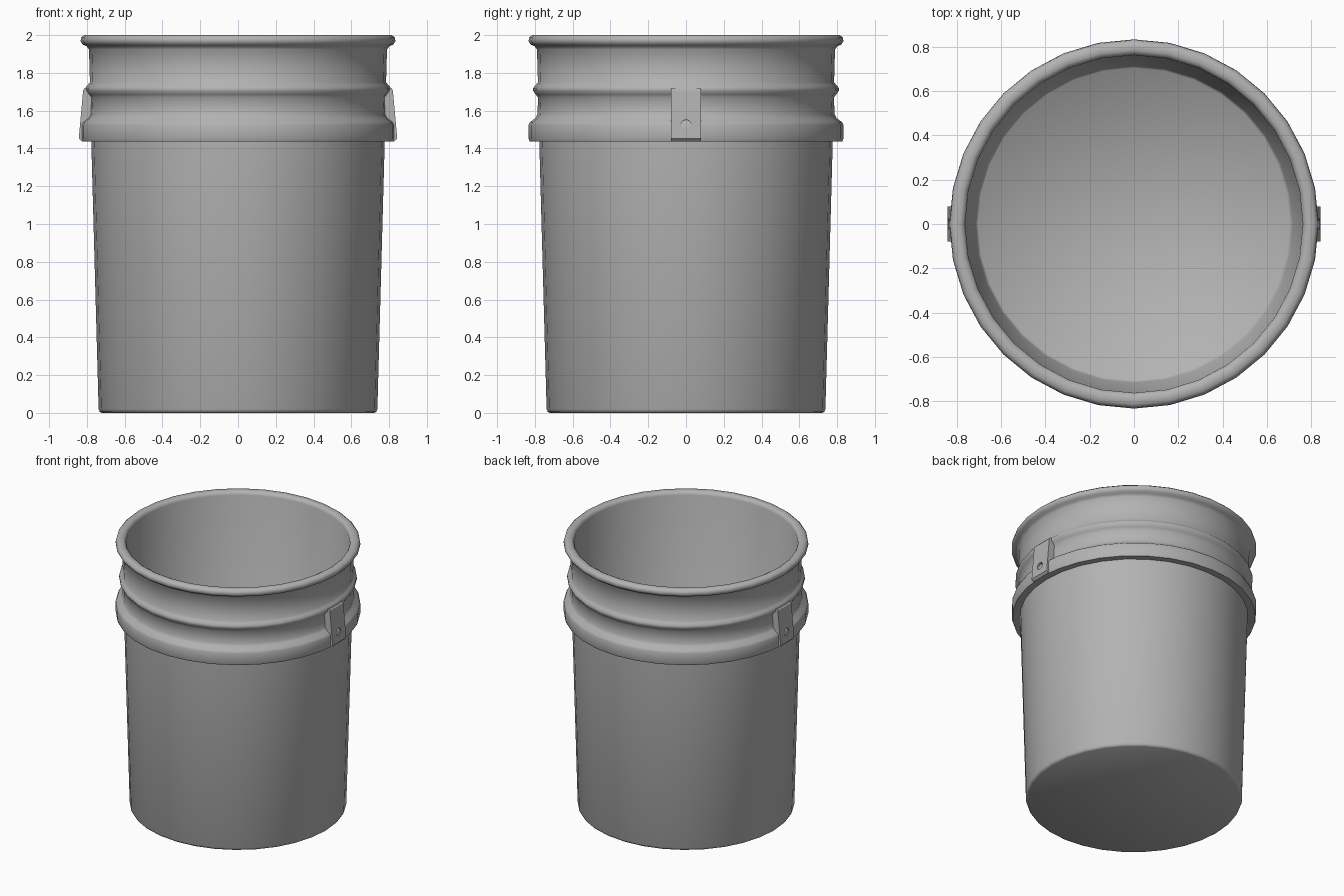
import bpy, bmesh, math

if "Cube" in bpy.data.objects:
    bpy.data.objects.remove(bpy.data.objects["Cube"])

SIDES = 32

grey = bpy.data.materials.new("dark_grey_plastic")
grey.diffuse_color = (0.45, 0.45, 0.45, 1)
grey.use_nodes = True
grey.node_tree.nodes["Principled BSDF"].inputs["Base Color"].default_value = grey.diffuse_color


def finish(name, bm, angle=35):
    bmesh.ops.recalc_face_normals(bm, faces=bm.faces)
    mesh = bpy.data.meshes.new(name)
    bm.to_mesh(mesh)
    bm.free()
    mesh.materials.append(grey)
    ob = bpy.data.objects.new(name, mesh)
    bpy.context.collection.objects.link(ob)
    bpy.ops.object.select_all(action='DESELECT')
    ob.select_set(True)
    bpy.context.view_layer.objects.active = ob
    bpy.ops.object.shade_smooth_by_angle(angle=math.radians(angle))
    return ob


def lathe(name, profile):
    # Rings of vertices joined by quads, capped at both profile ends
    bm = bmesh.new()
    rings = []
    for r, z in profile:
        rings.append([bm.verts.new((r * math.cos(2 * math.pi * i / SIDES),
                                    r * math.sin(2 * math.pi * i / SIDES), z))
                      for i in range(SIDES)])
    for a, b in zip(rings, rings[1:]):
        for i in range(SIDES):
            j = (i + 1) % SIDES
            bm.faces.new((a[i], a[j], b[j], b[i]))
    bm.faces.new(rings[0])
    bm.faces.new(rings[-1])
    return finish(name, bm, 60)


# Bucket shell: outside from the base up, over the rim, down to the floor
lathe("bucket_body", [
    (0.722, 0.0), (0.732, 0.006), (0.738, 0.02), (0.777, 1.44),
    (0.828, 1.437), (0.833, 1.45), (0.833, 1.525), (0.826, 1.54),
    (0.797, 1.56), (0.787, 1.58), (0.783, 1.67), (0.795, 1.685),
    (0.809, 1.705), (0.809, 1.72), (0.797, 1.735), (0.784, 1.75),
    (0.789, 1.925), (0.803, 1.942), (0.822, 1.95), (0.834, 1.968),
    (0.83, 1.987), (0.815, 2.0), (0.785, 2.0), (0.77, 1.992),
    (0.763, 1.975), (0.717, 0.05), (0.705, 0.035)])

# Handle lugs: sloped side profile extruded along y, with a pivot hole
lug_profile = [(0.76, 1.44), (0.828, 1.437), (0.843, 1.452),
               (0.82, 1.708), (0.812, 1.719), (0.76, 1.719)]
for side, label in ((1, "right"), (-1, "left")):
    bm = bmesh.new()
    face = bm.faces.new([bm.verts.new((side * x, -0.08, z)) for x, z in lug_profile])
    ext = bmesh.ops.extrude_face_region(bm, geom=[face])
    moved = [v for v in ext["geom"] if isinstance(v, bmesh.types.BMVert)]
    bmesh.ops.translate(bm, verts=moved, vec=(0, 0.16, 0))
    lug = finish("handle_lug_" + label, bm, 30)

    bpy.ops.mesh.primitive_cylinder_add(vertices=12, radius=0.027, depth=0.08,
                                        location=(side * 0.85, 0, 1.525),
                                        rotation=(0, math.pi / 2, 0))
    cutter = bpy.context.object
    cutter.name = "lug_hole_cutter_" + label
    cutter.data.materials.append(grey)
    cutter.hide_render = True
    cutter.display_type = 'WIRE'
    hole = lug.modifiers.new("pivot_hole", 'BOOLEAN')
    hole.operation = 'DIFFERENCE'
    hole.solver = 'EXACT'
    hole.object = cutter
